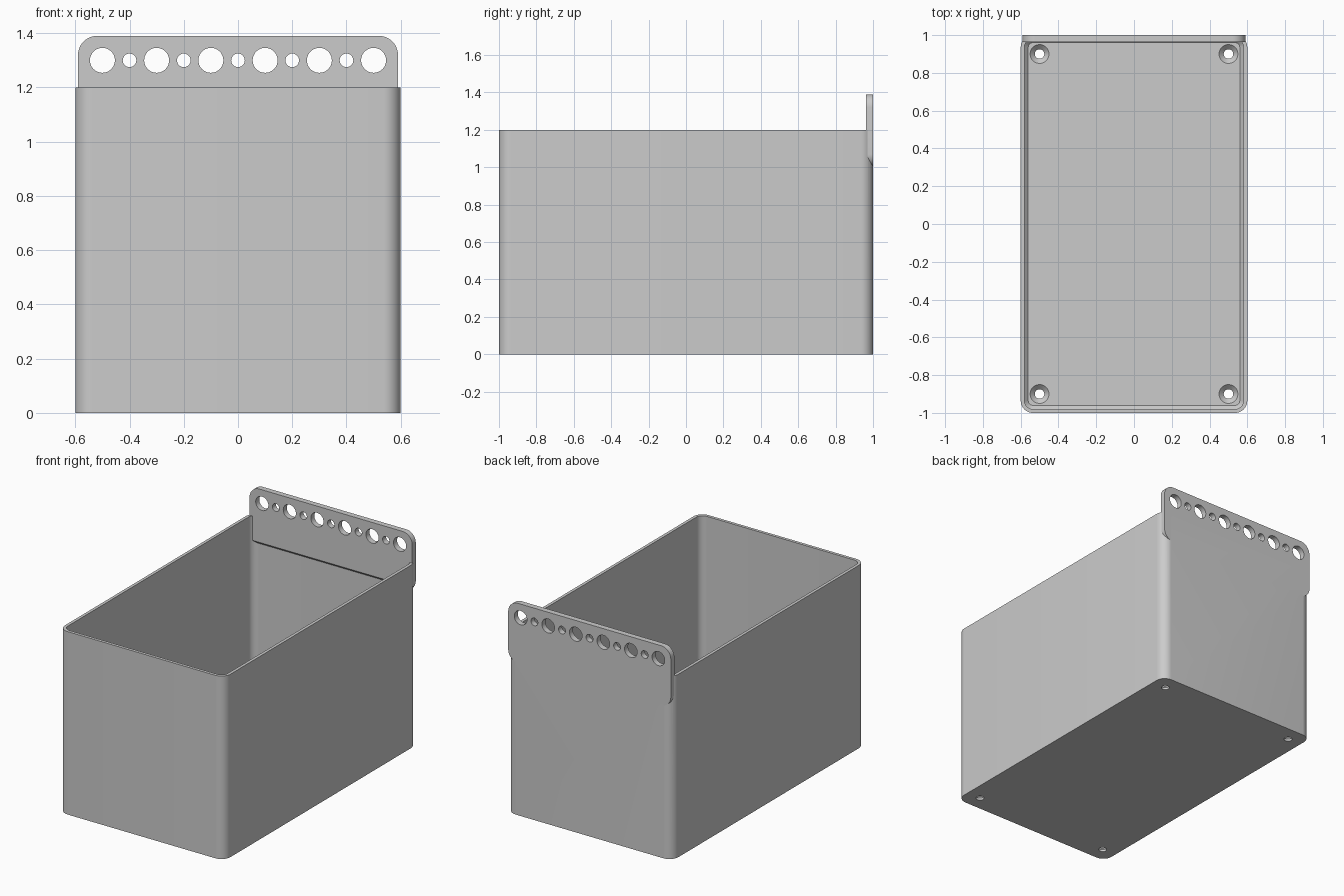
import bpy, bmesh, math
from mathutils import Vector

cube = bpy.data.objects.get("Cube")
if cube:
    bpy.data.objects.remove(cube, do_unlink=True)

grey = bpy.data.materials.new("plain grey")
grey.use_nodes = True
GREY = (0.6, 0.6, 0.6, 1)
grey.diffuse_color = GREY
grey.node_tree.nodes["Principled BSDF"].inputs["Base Color"].default_value = GREY


def rounded_rect(hw, hh, r, steps=10):
    """Outline of a rounded rectangle centred on the origin."""
    points = []
    corners = ((1, 1), (-1, 1), (-1, -1), (1, -1))
    for quarter, (sx, sy) in enumerate(corners):
        for i in range(steps + 1):
            a = math.pi / 2 * (quarter + i / steps)
            points.append((sx * (hw - r) + r * math.cos(a),
                           sy * (hh - r) + r * math.sin(a)))
    return points


def circle(r, cx, cy, n=40):
    return [(cx + r * math.cos(math.tau * i / n),
             cy + r * math.sin(math.tau * i / n)) for i in range(n)]


def loft(bm, loops):
    """Skin between matching loops of points and cap both ends."""
    rings = [[bm.verts.new(p) for p in loop] for loop in loops]
    for a, b in zip(rings, rings[1:]):
        for i in range(len(a)):
            j = (i + 1) % len(a)
            bm.faces.new((a[i], a[j], b[j], b[i]))
    bm.faces.new(rings[0][::-1])
    bm.faces.new(rings[-1])


def finish(name, bm):
    bmesh.ops.recalc_face_normals(bm, faces=bm.faces)
    mesh = bpy.data.meshes.new(name)
    bm.to_mesh(mesh)
    bm.free()
    mesh.materials.append(grey)
    obj = bpy.data.objects.new(name, mesh)
    bpy.context.collection.objects.link(obj)
    return obj


def combine(target, tool, operation):
    mod = target.modifiers.new(operation.lower(), 'BOOLEAN')
    mod.operation, mod.solver, mod.object = operation, 'EXACT', tool
    bpy.context.view_layer.objects.active = target
    bpy.ops.object.modifier_apply(modifier=mod.name)
    bpy.data.objects.remove(tool, do_unlink=True)


HEIGHT, FLOOR, WALL, LIP = 1.2, 0.04, 0.02, 0.02
PLATE_FRONT, PLATE_BOTTOM, PLATE_TOP = 0.963, 1.0, 1.39


def level(inset, z):
    return [(x, y, z) for x, y in
            rounded_rect(0.6 - inset, 1 - inset, 0.065 - inset)]


# Open box with a chamfer around the inside of the floor
bm = bmesh.new()
loft(bm, [level(0, 0), level(0, HEIGHT), level(WALL, HEIGHT),
          level(WALL, FLOOR + LIP), level(WALL + LIP, FLOOR)])
box = finish("storage_bin", bm)

# Hanging plate, its underside sloped towards the back wall
bm = bmesh.new()
mid = (PLATE_TOP + PLATE_BOTTOM) / 2
outline = rounded_rect(0.59, (PLATE_TOP - PLATE_BOTTOM) / 2, 0.07)
loft(bm, [[(x, y, z + mid) for x, z in outline] for y in (PLATE_FRONT, 1)])
cut = bmesh.ops.bisect_plane(
    bm, geom=bm.verts[:] + bm.edges[:] + bm.faces[:],
    plane_co=Vector((0, 1, PLATE_BOTTOM + 0.003)),
    plane_no=Vector((0, -1, -1)), clear_outer=True)
edges = [e for e in cut["geom_cut"] if isinstance(e, bmesh.types.BMEdge)]
bmesh.ops.holes_fill(bm, edges=edges)
plate = finish("hanging_plate", bm)
combine(box, plate, 'UNION')

# Alternating large and small holes along the plate
bm = bmesh.new()
for i in range(11):
    ring = circle(0.025 if i % 2 else 0.046, (i - 5) / 10, 1.3)
    loft(bm, [[(x, y, z) for x, z in ring] for y in (0.9, 1.1)])
combine(box, finish("plate_hole_cutter", bm), 'DIFFERENCE')

# Countersunk screw holes in the floor corners
bm = bmesh.new()
profile = ((0.025, -0.1), (0.025, 0.015), (0.05, FLOOR), (0.05, 0.1))
for sx in (-1, 1):
    for sy in (-1, 1):
        loft(bm, [[(x, y, z) for x, y in circle(r, sx * 0.5, sy * 0.9)]
                  for r, z in profile])
combine(box, finish("screw_hole_cutter", bm), 'DIFFERENCE')

bpy.ops.object.select_all(action='DESELECT')
box.select_set(True)
bpy.context.view_layer.objects.active = box
bpy.ops.object.shade_smooth_by_angle(angle=math.radians(30))
